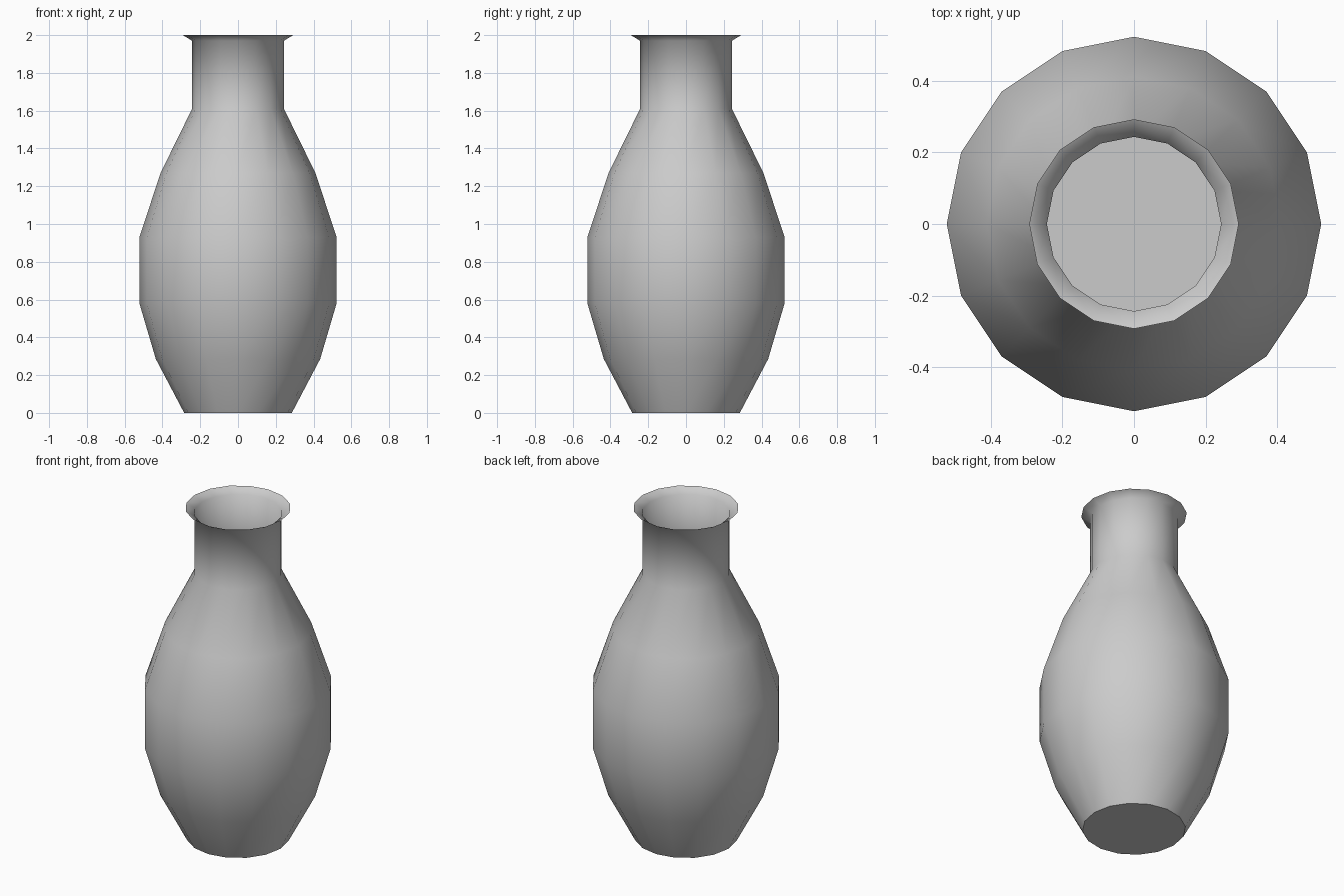
import bpy, bmesh, math

if "Cube" in bpy.data.objects:
    bpy.data.objects.remove(bpy.data.objects["Cube"])

SIDES = 16
# Vase outline as (radius, height), from foot to flared lip
PROFILE = [(0.285, 0.0), (0.435, 0.285), (0.522, 0.58), (0.522, 0.93),
           (0.41, 1.27), (0.243, 1.61), (0.243, 1.97), (0.292, 2.0)]

bm = bmesh.new()


def ring(radius, z):
    return [bm.verts.new((radius * math.cos(2 * math.pi * i / SIDES),
                          radius * math.sin(2 * math.pi * i / SIDES), z))
            for i in range(SIDES)]


# Thin open wall
rings = [ring(r, z) for r, z in PROFILE]
for low, high in zip(rings, rings[1:]):
    for i in range(SIDES):
        j = (i + 1) % SIDES
        bm.faces.new((low[i], low[j], high[j], high[i]))

# Flat foot
bm.faces.new(rings[0][::-1])

mesh = bpy.data.meshes.new("vase")
bm.to_mesh(mesh)
bm.free()
vase = bpy.data.objects.new("vase", mesh)
bpy.context.collection.objects.link(vase)

# Smooth body with a crisp edge at the foot
bpy.context.view_layer.objects.active = vase
vase.select_set(True)
bpy.ops.object.shade_smooth_by_angle(angle=math.radians(61))
